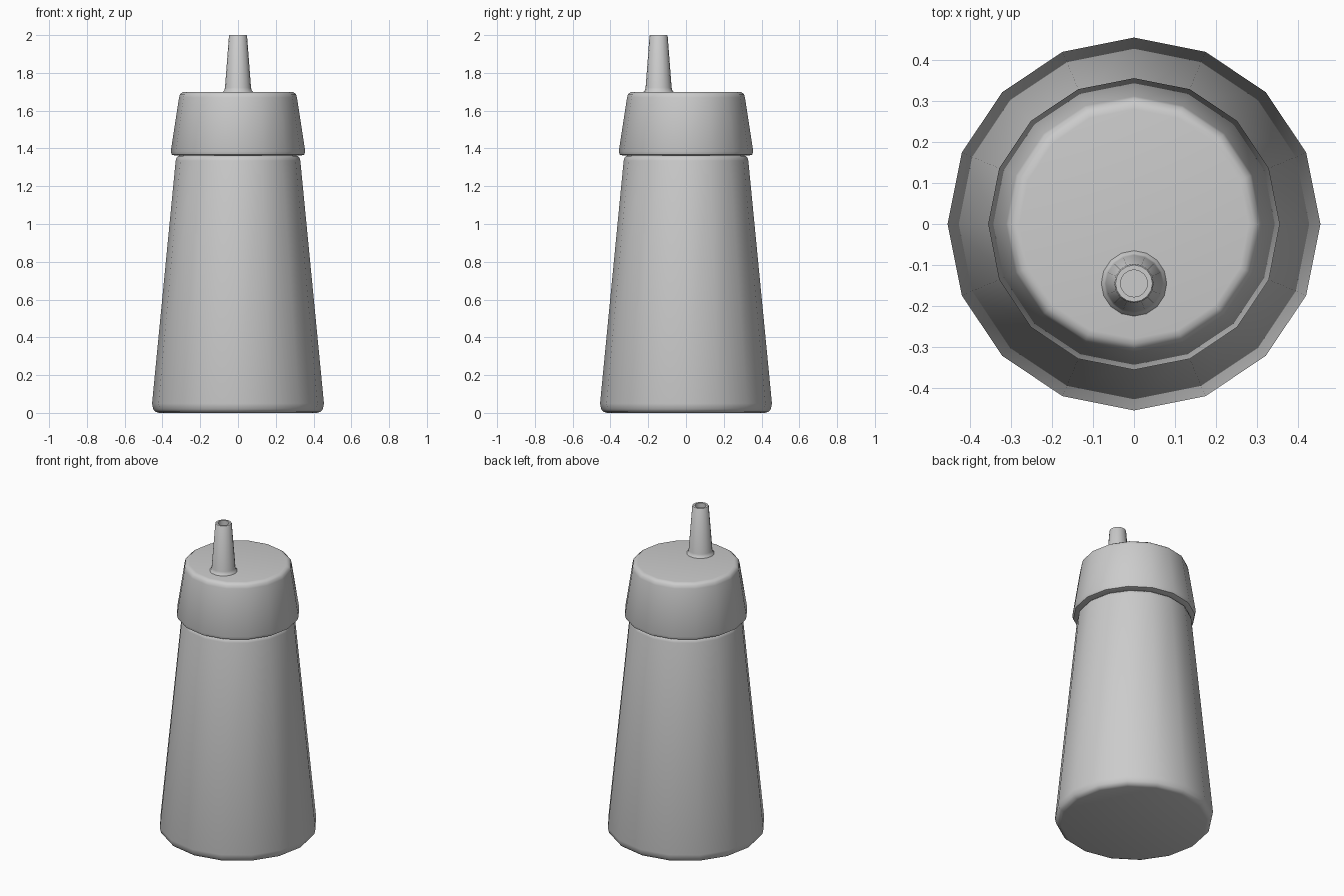
import bpy, bmesh, math

if "Cube" in bpy.data.objects:
    bpy.data.objects.remove(bpy.data.objects["Cube"])

SIDES = 16


def lathe(name, profile, y=0.0, sides=SIDES):
    """Revolve (radius, z) points around z and close both ends."""
    bm = bmesh.new()
    rings = []
    for r, z in profile:
        rings.append([bm.verts.new((r * math.cos(2 * math.pi * i / sides),
                                    y + r * math.sin(2 * math.pi * i / sides), z))
                      for i in range(sides)])
    for a, b in zip(rings, rings[1:]):
        for i in range(sides):
            j = (i + 1) % sides
            bm.faces.new((a[i], a[j], b[j], b[i]))
    bm.faces.new(rings[0][::-1])
    bm.faces.new(rings[-1])
    mesh = bpy.data.meshes.new(name)
    bm.to_mesh(mesh)
    bm.free()
    obj = bpy.data.objects.new(name, mesh)
    bpy.context.collection.objects.link(obj)
    bpy.ops.object.select_all(action='DESELECT')
    obj.select_set(True)
    bpy.context.view_layer.objects.active = obj
    bpy.ops.object.shade_smooth_by_angle(angle=math.radians(50))
    return obj


# Tapered bottle with rounded foot and shoulder
lathe("bottle_body", [(0.42, 0.0), (0.437, 0.006), (0.449, 0.02), (0.455, 0.05),
                      (0.33, 1.335), (0.326, 1.35), (0.315, 1.36), (0.30, 1.365)])

# Screw cap, slightly overhanging the bottle
lathe("cap", [(0.30, 1.363), (0.335, 1.363), (0.35, 1.367), (0.356, 1.385),
              (0.312, 1.67), (0.307, 1.688), (0.293, 1.698), (0.28, 1.70)])

# Off-centre nozzle with flared base and open tip
lathe("nozzle", [(0.082, 1.69), (0.08, 1.70), (0.073, 1.706), (0.069, 1.722),
                 (0.048, 1.996), (0.045, 2.0), (0.033, 2.0), (0.033, 1.95)],
      y=-0.145)
